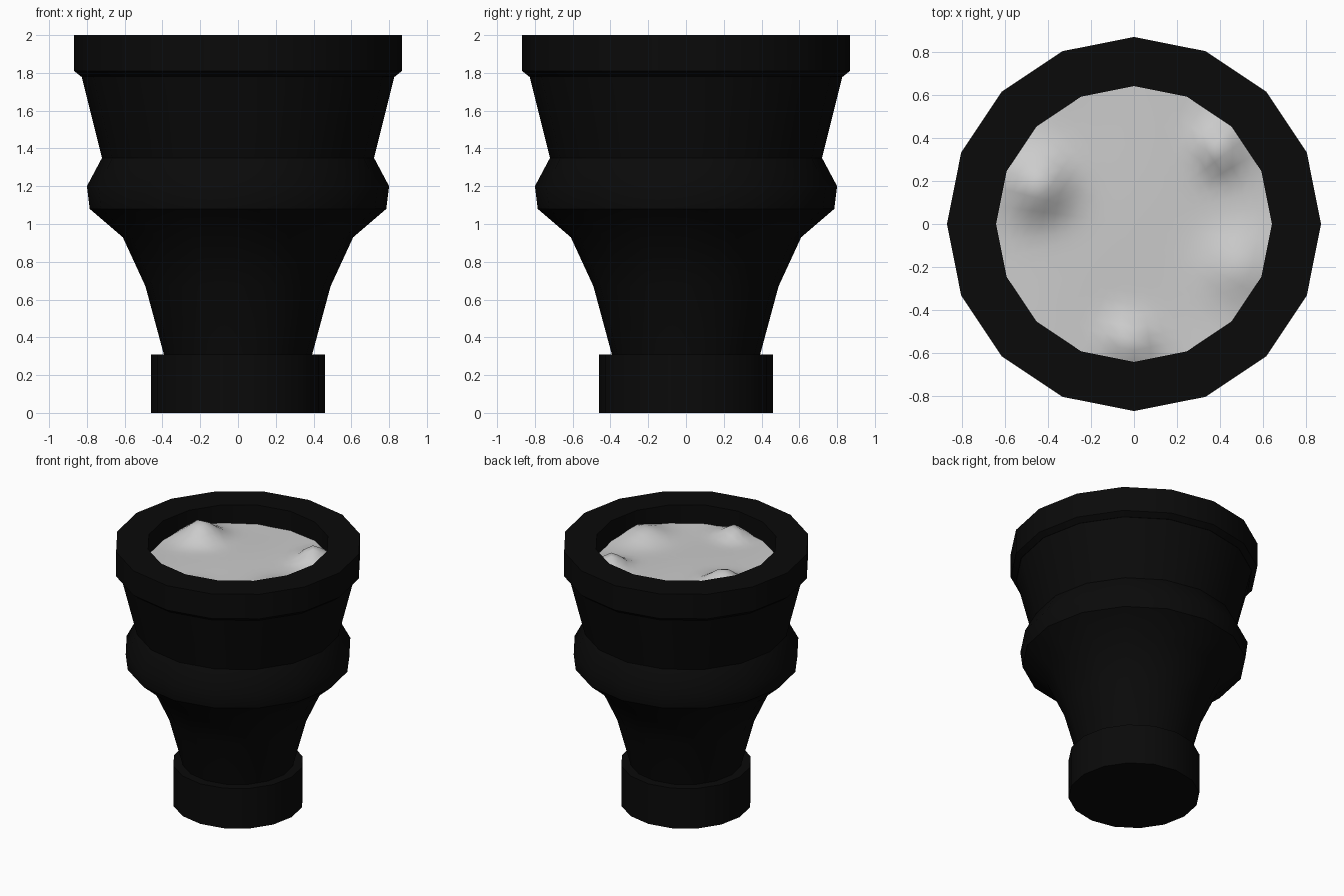
import bpy, bmesh, math

SIDES = 16


def material(name, value):
    m = bpy.data.materials.new(name)
    m.use_nodes = True
    color = (value, value, value, 1)
    m.diffuse_color = color
    bsdf = next(n for n in m.node_tree.nodes if n.type == 'BSDF_PRINCIPLED')
    bsdf.inputs["Base Color"].default_value = color
    bsdf.inputs["Roughness"].default_value = 0.8
    return m


def finish(name, bm, mat, angle):
    bmesh.ops.recalc_face_normals(bm, faces=bm.faces)
    mesh = bpy.data.meshes.new(name)
    bm.to_mesh(mesh)
    bm.free()
    mesh.materials.append(mat)
    obj = bpy.data.objects.new(name, mesh)
    bpy.context.collection.objects.link(obj)
    bpy.ops.object.select_all(action='DESELECT')
    obj.select_set(True)
    bpy.context.view_layer.objects.active = obj
    bpy.ops.object.shade_smooth_by_angle(angle=math.radians(angle))
    return obj


def ring(bm, radius, z, sides=SIDES):
    step = math.tau / sides
    return [bm.verts.new((radius * math.cos(i * step), radius * math.sin(i * step), z))
            for i in range(sides)]


def bridge(bm, a, b):
    n = len(a)
    for i in range(n):
        j = (i + 1) % n
        bm.faces.new((a[i], a[j], b[j], b[i]))


def lathe(name, profile, mat):
    """Revolve (radius, height) points and close both ends."""
    bm = bmesh.new()
    rings = [ring(bm, r, z) for r, z in profile]
    for a, b in zip(rings, rings[1:]):
        bridge(bm, a, b)
    bm.faces.new(rings[0])
    bm.faces.new(rings[-1])
    return finish(name, bm, mat, 35)


cube = bpy.data.objects.get("Cube")
if cube:
    bpy.data.objects.remove(cube)

black = material("black clay", 0.003)
grey = material("pale ash", 0.6)

# Foot
lathe("foot", [(0.46, 0), (0.46, 0.31), (0.38, 0.31)], black)

# Bowl body with bulging waist
lathe("body", [(0.39, 0.3), (0.49, 0.67), (0.61, 0.93), (0.785, 1.08),
               (0.8, 1.2), (0.72, 1.35), (0.83, 1.79)], black)

# Thick rim with a recessed opening
lathe("rim", [(0.83, 1.78), (0.868, 1.81), (0.868, 2), (0.64, 2), (0.64, 1.78)], black)

# Ash filling: a shallow uneven bed with four soft lumps (x, y, height, width)
LUMPS = [(-0.45, 0.18, 0.13, 0.1), (0.4, 0.35, 0.1, 0.07),
         (0.5, -0.2, 0.07, 0.11), (-0.02, -0.55, 0.08, 0.07)]


def ash_height(x, y):
    z = 1.84 + 0.04 * (x * x + y * y) + 0.02 * math.sin(4 * x + 2) * math.cos(3 * y)
    for lx, ly, h, w in LUMPS:
        z += h * math.exp(-((x - lx) ** 2 + (y - ly) ** 2) / (2 * w * w))
    return min(z, 1.99)


bm = bmesh.new()
count = 12
rings = [ring(bm, 0.64 * k / count, 0, SIDES * 3) for k in range(1, count + 1)]
for a, b in zip(rings, rings[1:]):
    bridge(bm, a, b)
centre = bm.verts.new((0, 0, 0))
for i, v in enumerate(rings[0]):
    bm.faces.new((centre, v, rings[0][(i + 1) % len(rings[0])]))
# Fit the round bed to the flat-sided wall
sector = math.tau / SIDES
for v in bm.verts:
    x, y = v.co.x, v.co.y
    offset = math.atan2(y, x) % sector - sector / 2
    fit = math.cos(sector / 2) / math.cos(offset)
    v.co = (x * fit, y * fit, ash_height(x, y))
ash = finish("ash_filling", bm, grey, 60)
if ash.data.polygons[0].normal.z < 0:
    ash.data.flip_normals()
